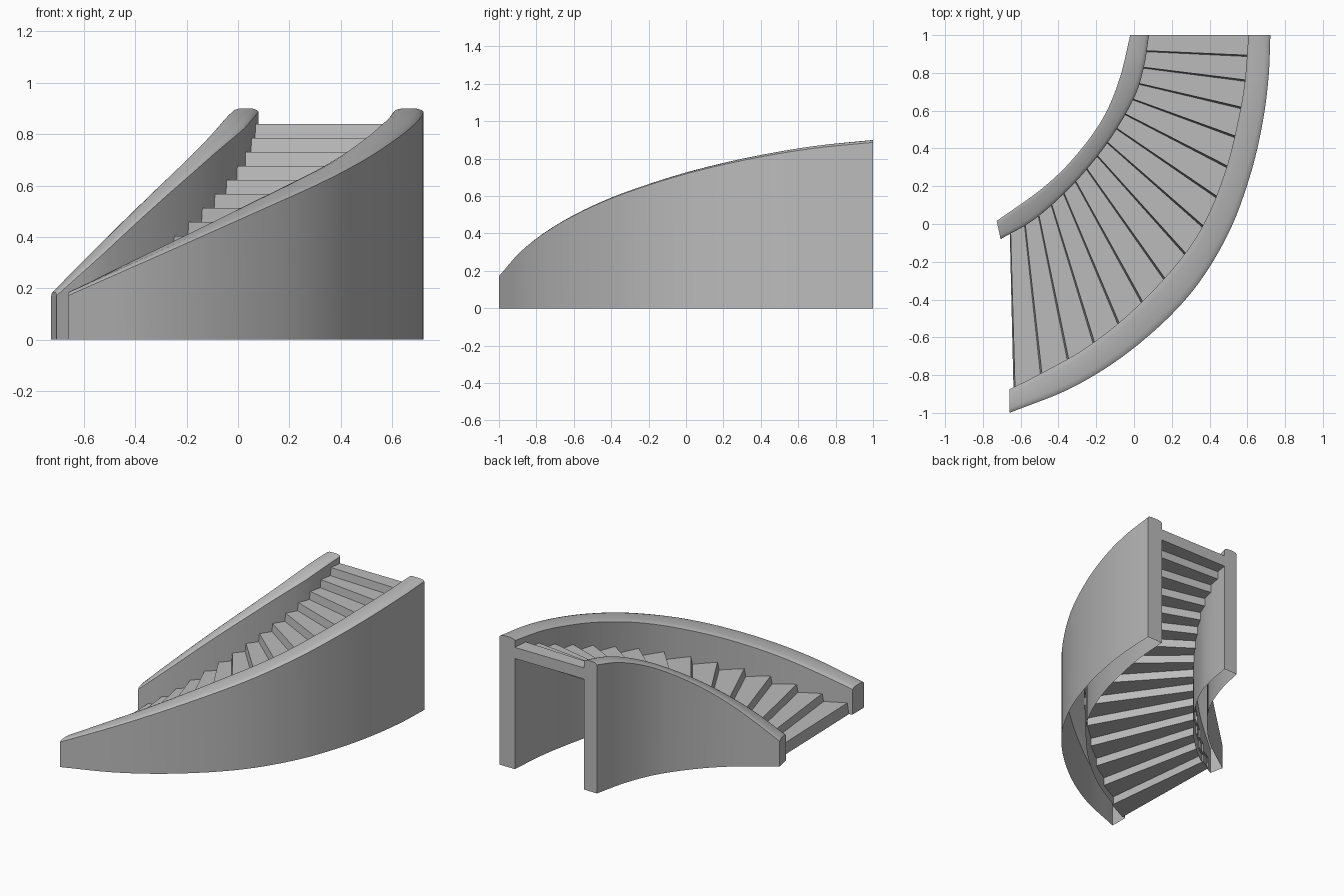
import bpy, bmesh, math
from mathutils import Vector

if "Cube" in bpy.data.objects:
    bpy.data.objects.remove(bpy.data.objects["Cube"])

stone = bpy.data.materials.new("grey stone")
stone.use_nodes = True
GREY = (0.5, 0.5, 0.5, 1)
stone.diffuse_color = GREY
stone.node_tree.nodes["Principled BSDF"].inputs["Base Color"].default_value = GREY

# Plan edges of the two walls, from the foot of the stair to its head
OUTER_FAR = [(-.66, -1), (-.315, -.86), (0, -.656), (.29, -.38), (.49, -.07),
             (.61, .24), (.678, .52), (.712, .77), (.722, 1)]
OUTER_NEAR = [(-.66, -.875), (-.51, -.8), (-.246, -.65), (.02, -.434), (.256, -.175),
              (.39, .04), (.49, .3), (.545, .52), (.585, .74), (.606, 1)]
INNER_FAR = [(-.727, .016), (-.484, .19), (-.315, .354), (-.167, .556),
             (-.077, .767), (-.02, 1)]
INNER_NEAR = [(-.706, -.08), (-.52, .03), (-.315, .217), (-.14, .43),
              (-.003, .66), (.05, .82), (.08, 1)]
# Wall top heights at even fractions of the climb
RISE = [.185, .32, .445, .557, .655, .742, .813, .867, .9]


def smooth_path(points, steps=12):
    """Catmull-Rom curve through the points."""
    p = [Vector(q) for q in points]
    p = [2 * p[0] - p[1]] + p + [2 * p[-1] - p[-2]]
    path = []
    for a, b, c, d in zip(p, p[1:], p[2:], p[3:]):
        for i in range(steps):
            t = i / steps
            path.append(b + (c - a) * t / 2 + (2 * a - 5 * b + 4 * c - d) * t * t / 2
                        + (3 * b - a - 3 * c + d) * t ** 3 / 2)
    return path + [p[-2]]


def at_fraction(path, f):
    """Point at a fraction of the path's length."""
    lengths = [(b - a).length for a, b in zip(path, path[1:])]
    left = f * sum(lengths)
    for a, b, length in zip(path, path[1:], lengths):
        if left <= length:
            return a.lerp(b, left / length)
        left -= length
    return path[-1].copy()


rise_curve = smooth_path([(i / (len(RISE) - 1), z) for i, z in enumerate(RISE)])


def height(f):
    for a, b in zip(rise_curve, rise_curve[1:]):
        if f <= b.x:
            return a.y + (b.y - a.y) * (f - a.x) / (b.x - a.x)
    return rise_curve[-1].y


def loft(name, rings, is_open):
    """Skin through equal rings of points, left open where is_open(face)."""
    bm = bmesh.new()
    rows = [[bm.verts.new(v) for v in ring] for ring in rings]
    for r, s in zip(rows, rows[1:]):
        for i in range(len(r)):
            j = (i + 1) % len(r)
            bm.faces.new((r[i], r[j], s[j], s[i]))
    bm.faces.new(rows[0])
    bm.faces.new(rows[-1])
    bmesh.ops.recalc_face_normals(bm, faces=bm.faces)
    gaps = [f for f in bm.faces if is_open(f)]
    bmesh.ops.delete(bm, geom=gaps, context='FACES')
    mesh = bpy.data.meshes.new(name)
    bm.to_mesh(mesh)
    bm.free()
    mesh.materials.append(stone)
    obj = bpy.data.objects.new(name, mesh)
    bpy.context.collection.objects.link(obj)
    return obj


# Hollow walls with softly rounded tops, open underneath
CROWN = [(0, -.013), (.06, -.006), (.2, -.001), (.5, 0), (.8, -.001), (.94, -.006), (1, -.013)]


def wall(name, far, near, count=40):
    far, near = smooth_path(far), smooth_path(near)
    rings = []
    for k in range(count + 1):
        f = k / count
        a, b, top = at_fraction(far, f), at_fraction(near, f), height(f)
        ring = [(*a, 0)]
        ring += [(*a.lerp(b, t), top + drop) for t, drop in CROWN]
        ring.append((*b, 0))
        rings.append(ring)
    obj = loft(name, rings, lambda face: face.normal.z < -.9)
    bpy.ops.object.select_all(action='DESELECT')
    obj.select_set(True)
    bpy.context.view_layer.objects.active = obj
    bpy.ops.object.shade_smooth_by_angle(angle=math.radians(35))


wall("outer_wall", OUTER_FAR, OUTER_NEAR)
wall("inner_wall", INNER_FAR, INNER_NEAR)

# Winding flight: stepped above and below, its ends hidden in the walls
STEPS, TOP, RISER, THICK, LEAN = 15, .84, .0545, .077, .06
inner, outer = smooth_path(INNER_NEAR), smooth_path(OUTER_NEAR)


def step_edge(f):
    a = at_fraction(inner, .04 + .96 * f)
    b = at_fraction(outer, .01 + .99 * (f + .35 * f ** 3 * (1 - f)))
    grow = (b - a).normalized() * .012
    return a - grow, b + grow


upper, lower = [], []
for n in range(STEPS):
    z = TOP - RISER * (STEPS - 1 - n)
    # risers lean back slightly towards the tread above
    upper += [((n + LEAN) / STEPS, z), ((n + 1) / STEPS, z)]
    back = min(STEPS, n + 1 + LEAN)
    lower += [((n + LEAN if n else 0) / STEPS, z - THICK), (back / STEPS, z - THICK)]
section = upper + lower[::-1]
rings = [[(*step_edge(f)[side], z) for f, z in section] for side in (0, 1)]
loft("stair_flight", rings, lambda face: len(face.verts) > 4)
